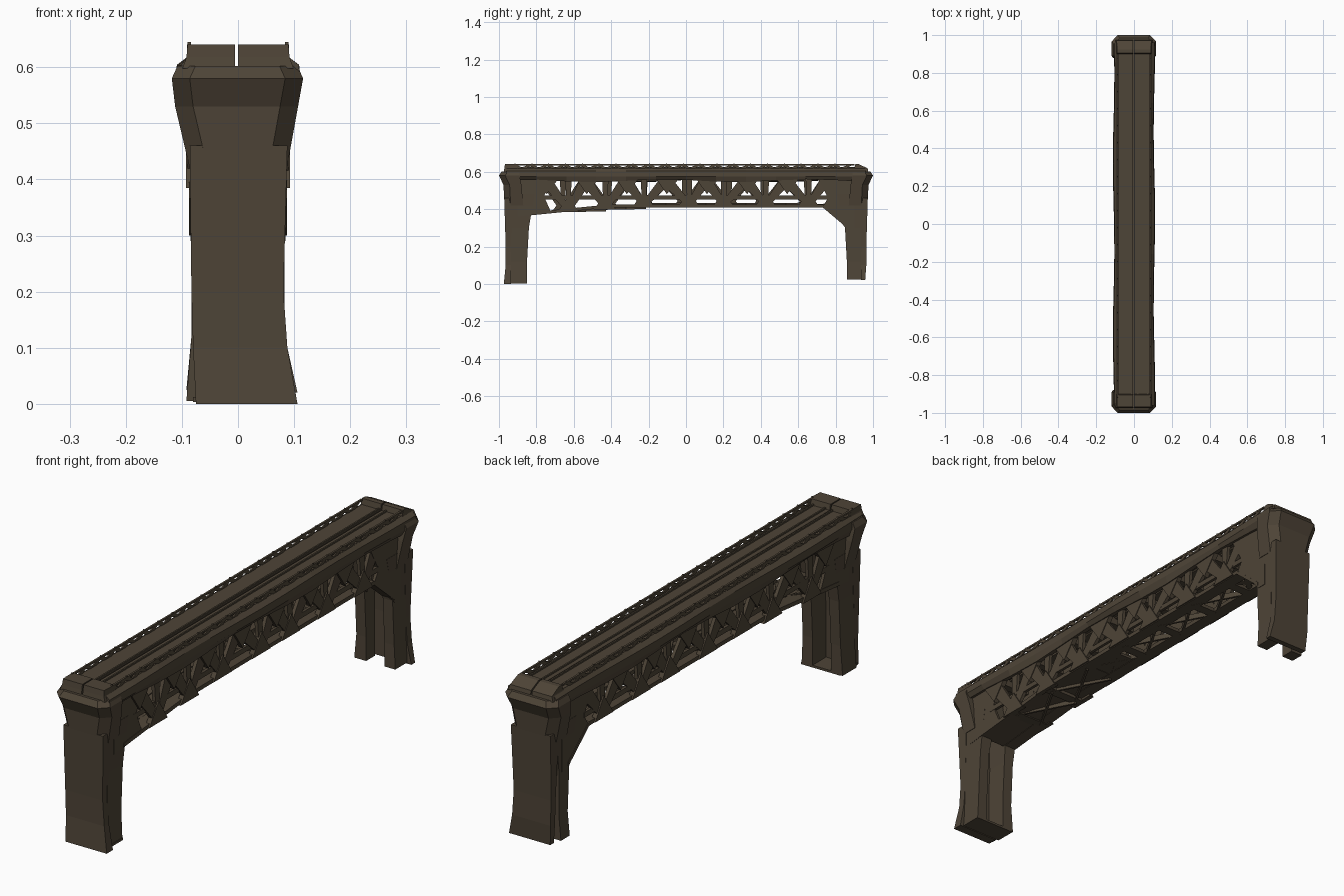
import bpy
import bmesh
import math
from mathutils import Vector

cube = bpy.data.objects.get("Cube")
if cube:
    bpy.data.objects.remove(cube)

steel = bpy.data.materials.new("dark_brown_steel")
steel.use_nodes = True
COLOUR = (0.076, 0.058, 0.038, 1)
steel.diffuse_color = COLOUR
steel.node_tree.nodes["Principled BSDF"].inputs["Base Color"].default_value = COLOUR


def finish(name, bm):
    bmesh.ops.recalc_face_normals(bm, faces=bm.faces)
    mesh = bpy.data.meshes.new(name)
    bm.to_mesh(mesh)
    bm.free()
    mesh.materials.append(steel)
    obj = bpy.data.objects.new(name, mesh)
    bpy.context.collection.objects.link(obj)


def skin(bm, rings):
    """Join rings of points into a closed solid."""
    loops = [[bm.verts.new(p) for p in ring] for ring in rings]
    n = len(loops[0])
    for a, b in zip(loops, loops[1:]):
        for i in range(n):
            j = (i + 1) % n
            bm.faces.new((a[i], a[j], b[j], b[i]))
    bm.faces.new(loops[0][::-1])
    bm.faces.new(loops[-1])


def box(bm, x0, x1, y0, y1, z0, z1):
    skin(bm, [[(x0, y0, z), (x1, y0, z), (x1, y1, z), (x0, y1, z)] for z in (z0, z1)])


def tower(bm, end, levels, cut=0.0):
    """Stacked sections (z, x0, x1, near y, far y) at one end, far corners cut."""
    skin(bm, [[(x0, end * a, z), (x1, end * a, z), (x1, end * (b - cut - 0.001), z),
               (x1 - cut, end * b, z), (x0 + cut, end * b, z), (x0, end * (b - cut - 0.001), z)]
              for z, x0, x1, a, b in levels])


def beam(bm, p, q, w0, w1, thick):
    """Flat tapered bar from p to q, thin along x."""
    p, q = Vector(p), Vector(q)
    along = (q - p).normalized()
    side = Vector((1, 0, 0))
    if abs(along.x) > 0.7:
        side = Vector((0, 0, 1))
    across = along.cross(side).normalized()
    side = side * thick / 2
    rings = []
    for c, w in ((p, w0), (q, w1)):
        a = across * w / 2
        rings.append([c + a + side, c - a + side, c - a - side, c + a - side])
    skin(bm, rings)


def slab(bm, outline, x, thick):
    """Plate with a (y, z) outline standing at x."""
    skin(bm, [[(x + d, y, z) for y, z in outline] for d in (-thick / 2, thick / 2)])


# Hollow legs: outer end plate, side columns and flared head
for end, name, foot in ((-1, "front", 0.0), (1, "back", 0.02)):
    bm = bmesh.new()
    tower(bm, end, [(foot, -0.075, 0.106, 0.935, 0.966 - end * 0.008),
                    (0.1, -0.08, 0.088, 0.935, 0.964), (0.2, -0.083, 0.081, 0.935, 0.964),
                    (0.46, -0.086, 0.088, 0.92, 0.972)])
    finish(name + "_leg_end_plate", bm)

    # the right hand column of the back leg stands clear of the end plate
    bm = bmesh.new()
    for s, flare in ((-1, 0.092), (1, 0.088)):
        inner = 0.85 if end < 0 else 0.86
        outer = 0.915 if end > s else 0.937
        low = sorted((s * 0.04, s * flare))
        mid = sorted((s * 0.04, s * 0.083))
        high = sorted((s * 0.025, s * 0.086))
        tower(bm, end, [(foot + 0.005, *low, inner, outer), (0.12, *mid, inner, outer),
                        (0.3, *mid, inner - 0.01, outer), (0.48, *high, 0.81, 0.94)])
    finish(name + "_leg_columns", bm)

    bm = bmesh.new()
    tower(bm, end, [(0.42, -0.086, 0.087, 0.87, 0.97), (0.53, -0.112, 0.107, 0.88, 0.976),
                    (0.58, -0.118, 0.116, 0.89, 1.0), (0.602, -0.108, 0.106, 0.89, 0.985)], 0.032)
    finish(name + "_leg_head", bm)

    bm = bmesh.new()
    top = 0.968 if end < 0 else 0.925
    for x0, x1 in ((-0.09, -0.005), (0.0, 0.09)):
        tower(bm, end, [(0.598, x0 * 1.1, x1 * 1.1, 0.9, 0.975),
                        (0.618, x0 * 1.02, x1 * 1.02, 0.9, 0.971),
                        (0.64, x0, x1, 0.905, top)])
    finish(name + "_cap_blocks", bm)

# Underside of the front foot
bm = bmesh.new()
box(bm, -0.08, 0.09, -0.96, -0.85, 0.003, 0.012)
finish("front_foot_plate", bm)

# Deck in two halves over a joint strip, with low ribs along it
bm = bmesh.new()
for x0, x1 in ((-0.09, -0.005), (0.0, 0.09)):
    box(bm, x0, x1, -0.95, 0.92, 0.602, 0.618)
finish("deck", bm)
bm = bmesh.new()
box(bm, -0.02, 0.02, -0.95, 0.92, 0.596, 0.602)
finish("deck_joint_strip", bm)
bm = bmesh.new()
for x in (-0.012, 0.02, 0.072):
    box(bm, x - 0.003, x + 0.003, -0.95, 0.9, 0.61, 0.624)
finish("deck_ribs", bm)

# Low lattice railings along both deck edges
bm = bmesh.new()
step = 0.045
for s in (-1, 1):
    x = s * 0.087
    box(bm, x - 0.004, x + 0.004, -0.95, 0.9, 0.633, 0.64)
    for i in range(40):
        y = -0.92 + i * step
        za, zb = (0.614, 0.637) if i % 2 else (0.637, 0.614)
        beam(bm, (x, y, za), (x, y + step, zb), 0.018, 0.01, 0.006)
finish("edge_railings", bm)

# Side girders with a gently bulging lower edge
bm = bmesh.new()
for s in (-1, 1):
    rings = []
    for i in range(13):
        y = -0.96 + 0.16 * i
        bulge = 0.004 * math.sin(i * 1.1 + s)
        low = 0.552 + 0.008 * math.sin(i * 1.3 + s)
        rings.append([(s * x, y, z) for x, z in
                      ((0.088, 0.62), (0.105 + bulge, 0.604), (0.108 + bulge, 0.575),
                       (0.098, low), (0.075, low + 0.005), (0.075, 0.602))])
    skin(bm, rings)
finish("side_girders", bm)

# Solid haunches bracing the bridge against the legs
bm = bmesh.new()
for s in (-1, 1):
    x = s * 0.079
    slab(bm, [(-0.9, 0.36), (-0.81, 0.37), (-0.72, 0.38), (-0.76, 0.47),
              (-0.70, 0.57), (-0.9, 0.57)], x, 0.012)
    slab(bm, [(0.9, 0.29), (0.86, 0.29), (0.82, 0.34), (0.73, 0.41), (0.76, 0.46),
              (0.70, 0.57), (0.9, 0.57)], x, 0.012)
finish("haunches", bm)

# Bottom chords and mid rails
bm = bmesh.new()
for s in (-1, 1):
    x0, x1 = sorted((s * 0.035, s * 0.087))
    skin(bm, [[(x0, y, z), (x1, y, z), (x1, y, z + 0.016), (x0, y, z + 0.016)]
              for y, z in ((-0.84, 0.366), (-0.42, 0.408), (0.0, 0.41), (0.73, 0.41), (0.86, 0.3))])
    box(bm, *sorted((s * 0.074, s * 0.086)), -0.78, 0.76, 0.452, 0.472)
finish("bottom_chords", bm)

# Side trusses: tapered diagonals, posts and node gussets
bm = bmesh.new()
bays = 7
bay = 1.5 / bays
for s in (-1, 1):
    x = s * 0.083
    for i in range(bays):
        y = -0.75 + i * bay
        mid = y + bay * (0.5 + 0.08 * math.sin(i * 2.3 + s))
        foot = 0.385 + 0.028 * min(1, i / 2)
        beam(bm, (x, y, 0.555), (x, mid, foot + 0.01), 0.06, 0.03, 0.014)
        beam(bm, (x, mid, foot + 0.01), (x * 0.9, y + bay, 0.555), 0.03, 0.06, 0.014)
        beam(bm, (x, mid, foot), (x * 0.93, mid, 0.57), 0.02, 0.034, 0.014)
        slab(bm, [(y - 0.055, 0.565), (y + 0.07, 0.565), (y + 0.005, 0.48)], x, 0.02)
        slab(bm, [(mid - 0.06, foot), (mid + 0.055, foot), (mid, foot + 0.085)], x, 0.02)
finish("side_trusses", bm)

# Cross bracing under the deck and between the bottom chords
bm = bmesh.new()
for i in range(bays + 1):
    y = -0.75 + i * bay
    box(bm, -0.08, 0.08, y - 0.015, y + 0.015, 0.57, 0.6)
    if i < bays:
        m = y + bay / 2
        z = 0.385 + 0.025 * min(1, i / 2)
        box(bm, -0.08, 0.08, m - 0.02, m + 0.02, z, z + 0.014)
        for s in (-1, 1):
            beam(bm, (s * 0.06, m, z + 0.01), (-s * 0.06, min(m + bay, 0.75), z + 0.014),
                 0.022, 0.022, 0.01)
finish("cross_bracing", bm)

# Closed underside near the front support
bm = bmesh.new()
skin(bm, [[(-0.05, y, z), (0.05, y, z), (0.05, y, z + 0.01), (-0.05, y, z + 0.01)]
          for y, z in ((-0.84, 0.368), (-0.42, 0.41), (-0.05, 0.412))])
finish("underside_plate", bm)
